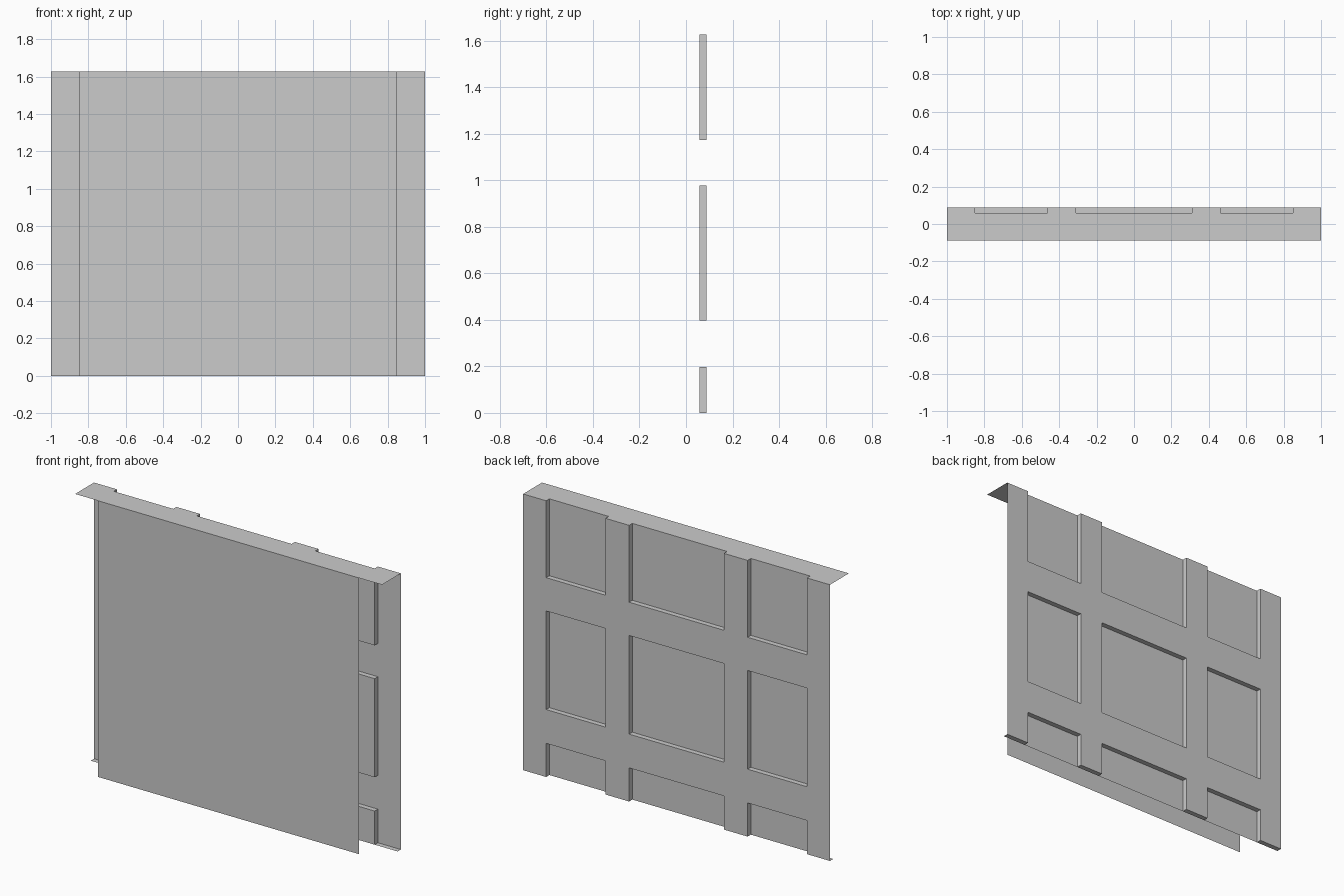
import bpy, bmesh
from mathutils import Vector

if "Cube" in bpy.data.objects:
    bpy.data.objects.remove(bpy.data.objects["Cube"])

H, D, R = 1.627, 0.088, 0.058           # height, half depth, recessed plane
XS = [-1, -0.85, -0.463, -0.309, 0.309, 0.463, 0.85, 1]
ZS = [0, 0.198, 0.397, 0.978, 1.174, H]


def make(name, quads):
    """Build an object from (corner, corner, facing) axis-aligned rectangles."""
    bm = bmesh.new()
    for a, b, facing in quads:
        n = Vector(facing)
        flat = [i for i in range(3) if n[i] == 0]
        pts = []
        for s, t in ((0, 0), (1, 0), (1, 1), (0, 1)):
            p = list(a)
            p[flat[0]] = (a, b)[s][flat[0]]
            p[flat[1]] = (a, b)[t][flat[1]]
            pts.append(bm.verts.new(p))
        f = bm.faces.new(pts)
        f.normal_update()
        if f.normal.dot(n) < 0:
            f.normal_flip()
    bmesh.ops.remove_doubles(bm, verts=bm.verts, dist=1e-4)
    me = bpy.data.meshes.new(name)
    bm.to_mesh(me)
    bm.free()
    ob = bpy.data.objects.new(name, me)
    bpy.context.collection.objects.link(ob)
    return ob


# Odd columns crossed with even rows are recessed panels
frame, panels, reveals, cap, feet = [], [], [], [], []
for i, (x0, x1) in enumerate(zip(XS, XS[1:])):
    for j, (z0, z1) in enumerate(zip(ZS, ZS[1:])):
        recessed = i % 2 == 1 and j % 2 == 0
        y = R if recessed else D
        (panels if recessed else frame).append(((x0, y, z0), (x1, y, z1), (0, 1, 0)))
        if recessed:
            # side reveals, then sill and head where they are not open
            reveals.append(((x0, R, z0), (x0, D, z1), (1, 0, 0)))
            reveals.append(((x1, R, z0), (x1, D, z1), (-1, 0, 0)))
            if z0 > 0:
                reveals.append(((x0, R, z0), (x1, D, z0), (0, 0, 1)))
            if z1 < H:
                reveals.append(((x0, R, z1), (x1, D, z1), (0, 0, -1)))
    # notched top cap and the undersides of the posts
    cap.append(((x0, -D, H), (x1, R, H), (0, 0, 1)))
    if i % 2 == 0:
        cap.append(((x0, R, H), (x1, D, H), (0, 0, 1)))
        feet.append(((x0, R, 0), (x1, D, 0), (0, 0, -1)))

make("front_sheet", [((-0.85, -D, 0), (0.85, -D, H), (0, -1, 0))])
make("back_frame", frame)
make("recessed_panels", panels)
make("panel_reveals", reveals)
make("top_cap", cap)
make("post_undersides", feet)
